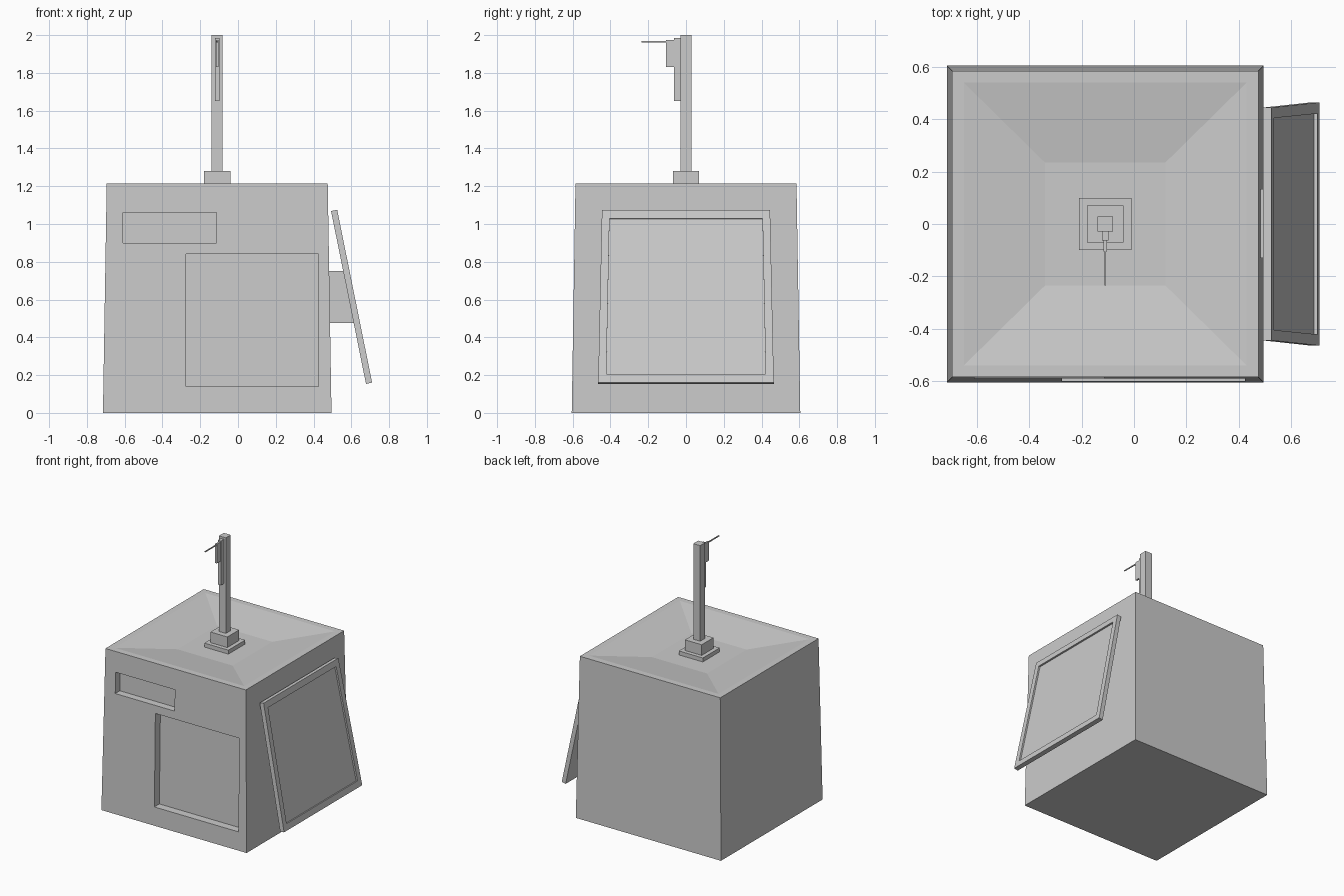
import bpy, bmesh
from mathutils import Vector

if "Cube" in bpy.data.objects:
    bpy.data.objects.remove(bpy.data.objects["Cube"])

CX = -0.11  # centre line of body and mast


def loft(name, rings):
    """Skin a list of four-point rings and cap both ends."""
    bm = bmesh.new()
    loops = [[bm.verts.new(p) for p in ring] for ring in rings]
    for a, b in zip(loops, loops[1:]):
        for i in range(4):
            j = (i + 1) % 4
            bm.faces.new((a[i], a[j], b[j], b[i]))
    bm.faces.new(loops[0])
    bm.faces.new(loops[-1])
    bmesh.ops.recalc_face_normals(bm, faces=bm.faces)
    mesh = bpy.data.meshes.new(name)
    bm.to_mesh(mesh)
    bm.free()
    obj = bpy.data.objects.new(name, mesh)
    bpy.context.collection.objects.link(obj)
    return obj


def rect(x0, x1, y0, y1, z):
    return [(x0, y0, z), (x1, y0, z), (x1, y1, z), (x0, y1, z)]


def box(name, x0, x1, y0, y1, z0, z1):
    return loft(name, [rect(x0, x1, y0, y1, z0), rect(x0, x1, y0, y1, z1)])


def centred(hx, hy, z):
    return rect(CX - hx, CX + hx, -hy, hy, z)


# Tapered body with a shallow dished top
body = loft("body", [centred(0.605, 0.605, 0), centred(0.585, 0.585, 1.215),
                     centred(0.54, 0.54, 1.215), centred(0.23, 0.235, 1.17)])


# Recesses in the front, parallel to the leaning face
def recess(name, x0, x1, z0, z1, depth):
    def ring(offset):
        return [(x, -0.605 + 0.0165 * z + offset, z)
                for x, z in ((x0, z0), (x1, z0), (x1, z1), (x0, z1))]
    cutter = loft(name, [ring(-0.1), ring(depth)])
    cutter.hide_render = True
    cutter.hide_viewport = True
    cutter.display_type = 'WIRE'
    mod = body.modifiers.new(name, 'BOOLEAN')
    mod.operation = 'DIFFERENCE'
    mod.solver = 'EXACT'
    mod.object = cutter


recess("door_cutter", -0.275, 0.425, 0.14, 0.84, 0.06)
recess("slot_cutter", -0.61, -0.115, 0.90, 1.06, 0.055)

# Tilted side panel with a raised frame
top, bottom = Vector((0.525, 0, 1.075)), Vector((0.71, 0, 0.16))
normal = Vector((0.98, 0, 0.198))


def panel_ring(t0, t1, w0, w1, inset):
    a = top.lerp(bottom, t0) - normal * inset
    b = top.lerp(bottom, t1) - normal * inset
    return [(a.x, -w0, a.z), (a.x, w0, a.z), (b.x, w1, b.z), (b.x, -w1, b.z)]


loft("side_panel", [panel_ring(0, 1, 0.445, 0.465, 0.033),
                    panel_ring(0, 1, 0.445, 0.465, 0),
                    panel_ring(0.05, 0.95, 0.405, 0.422, 0),
                    panel_ring(0.05, 0.95, 0.405, 0.422, 0.012)])

# Bracket joining panel to body
profile = [(0.47, 0.475), (0.618, 0.475), (0.562, 0.75), (0.47, 0.75)]
loft("panel_bracket", [[(x, y, z) for x, z in profile] for y in (-0.13, 0.133)])

# Mast with stepped foot
for name, h, z0, z1 in (("mast_plate", 0.1, 1.165, 1.20),
                        ("mast_block", 0.07, 1.195, 1.28),
                        ("mast", 0.029, 1.275, 2.0)):
    box(name, CX - h, CX + h, -h, h, z0, z1)

# Fins and needle on the mast
for name, h, y0, y1, z0, z1 in (("large_fin", 0.012, -0.063, -0.025, 1.65, 1.985),
                                ("small_fin", 0.007, -0.105, -0.05, 1.83, 1.975),
                                ("needle", 0.003, -0.235, -0.1, 1.962, 1.97)):
    box(name, CX - h, CX + h, y0, y1, z0, z1)
